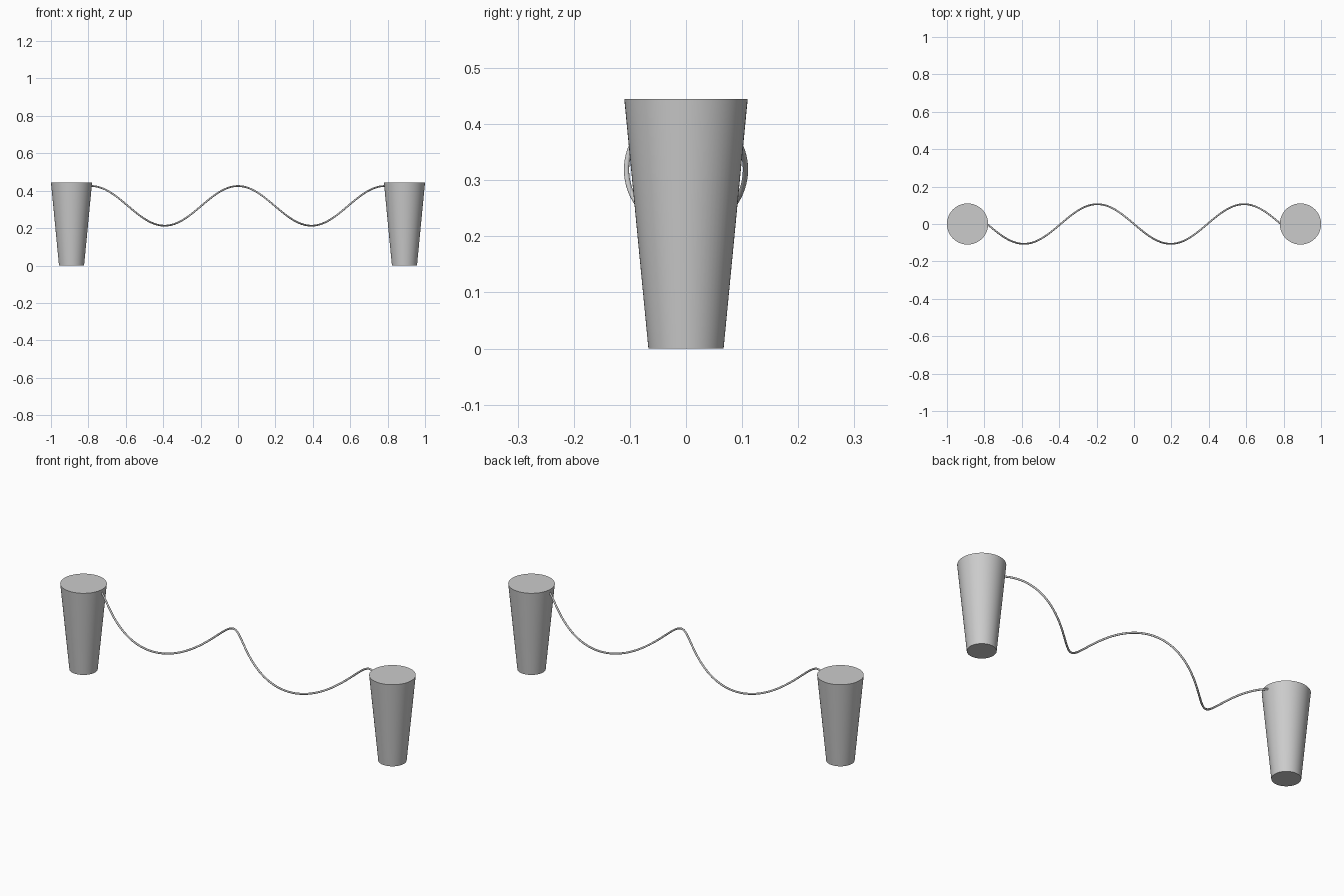
import bpy, math

if "Cube" in bpy.data.objects:
    bpy.data.objects.remove(bpy.data.objects["Cube"])

CUP_X, HEIGHT = 0.89, 0.445
R_TOP, R_BOTTOM = 0.11, 0.067


def add_cup(name, x):
    bpy.ops.mesh.primitive_cone_add(vertices=64, radius1=R_BOTTOM, radius2=R_TOP,
                                    depth=HEIGHT, location=(x, 0, HEIGHT / 2))
    cup = bpy.context.object
    cup.name = name
    bpy.ops.object.shade_smooth_by_angle(angle=math.radians(30))


# Two tapered cups with closed ends
add_cup("left_cup", -CUP_X)
add_cup("right_cup", CUP_X)

# Coiled string joining the cups: two helix turns along x
HALF, COIL_R, COIL_Z, TURNS, STEPS = 0.785, 0.106, 0.319, 2, 160
curve = bpy.data.curves.new("string", 'CURVE')
curve.dimensions = '3D'
curve.bevel_depth = 0.0047
curve.bevel_resolution = 4
curve.use_fill_caps = True
spline = curve.splines.new('POLY')
spline.points.add(STEPS)
for i, p in enumerate(spline.points):
    t = i / STEPS * 2 - 1
    a = math.pi * TURNS * t
    p.co = (HALF * t, -COIL_R * math.sin(a), COIL_Z + COIL_R * math.cos(a), 1)
spline.use_smooth = True
string = bpy.data.objects.new("string", curve)
bpy.context.collection.objects.link(string)
